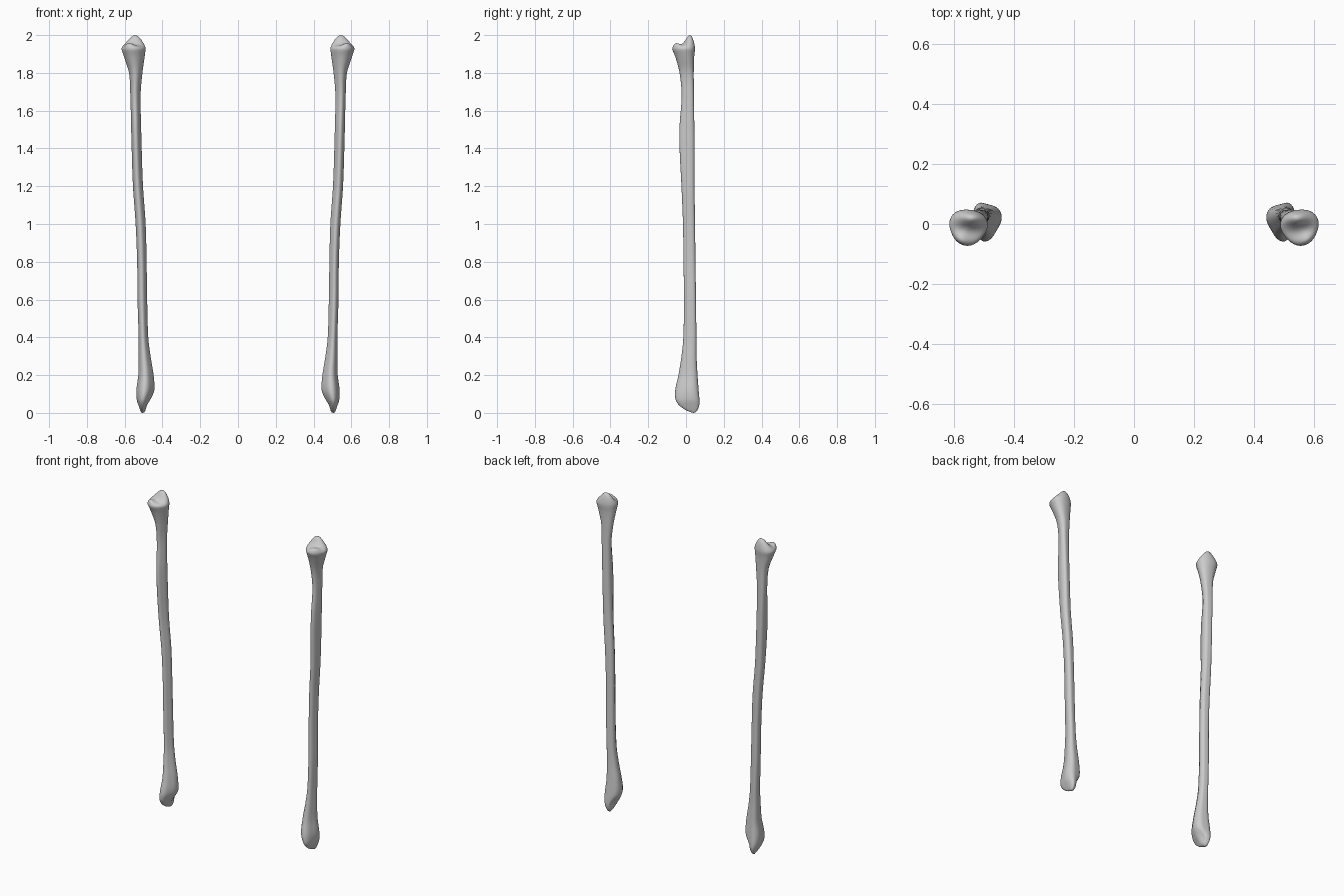
import bpy, bmesh, math

if "Cube" in bpy.data.objects:
    bpy.data.objects.remove(bpy.data.objects["Cube"])

# Cross-section limits of the bone at +x: z, x min, x max, y min, y max
ROWS = [
    (0.002, .497, .512, .030, .050),
    (0.015, .489, .518, -.002, .061),
    (0.04, .479, .527, -.036, .070),
    (0.07, .462, .536, -.055, .071),
    (0.12, .443, .538, -.057, .067),
    (0.2, .447, .528, -.040, .061),
    (0.3, .463, .526, -.024, .056),
    (0.4, .475, .526, -.014, .055),
    (0.6, .481, .532, -.011, .053),
    (0.8, .484, .534, -.013, .050),
    (1.0, .489, .542, -.016, .048),
    (1.2, .503, .556, -.024, .045),
    (1.4, .510, .563, -.034, .045),
    (1.52, .513, .566, -.034, .044),
    (1.68, .516, .570, -.023, .042),
    (1.8, .506, .577, -.034, .041),
    (1.88, .495, .602, -.055, .043),
    (1.925, .489, .617, -.073, .048),
]
SIDES = 36


def slope(i, c):
    a, b = ROWS[max(i - 1, 0)], ROWS[min(i + 1, len(ROWS) - 1)]
    return (b[c] - a[c]) / (b[0] - a[0])


def limits(i, t):
    """Smooth interpolation between rows i and i + 1."""
    a, b = ROWS[i], ROWS[i + 1]
    h = b[0] - a[0]
    out = [a[0] + h * t]
    for c in range(1, 5):
        out.append((2*t**3 - 3*t*t + 1) * a[c] + (t**3 - 2*t*t + t) * h * slope(i, c)
                   + (3*t*t - 2*t**3) * b[c] + (t**3 - t*t) * h * slope(i + 1, c))
    return out


def section(z, x0, x1, y0, y1):
    """Rounded triangle with a ridge at the front, fitted to the limits."""
    k = 0.11 if z < 1.75 else 0.11 - 0.055 * min(1, (z - 1.75) / 0.15)
    phi = math.radians(-82)
    pts = []
    for j in range(SIDES):
        a = 2 * math.pi * j / SIDES
        r = 1 + k * math.cos(3 * (a - phi))
        pts.append((r * math.cos(a), r * math.sin(a)))
    ax, bx = min(p[0] for p in pts), max(p[0] for p in pts)
    ay, by = min(p[1] for p in pts), max(p[1] for p in pts)
    return [(x0 + (x1 - x0) * (p[0] - ax) / (bx - ax),
             y0 + (y1 - y0) * (p[1] - ay) / (by - ay), z) for p in pts]


def bump(x, y, cx, cy, sx, sy):
    return math.exp(-((x - cx) / sx) ** 2 - ((y - cy) / sy) ** 2)


def head_point(p, s):
    """Head top: tall rear apex, low front lobe, saddle between."""
    cx, cy = .553, -.008
    x, y = cx + (p[0] - cx) * s, cy + (p[1] - cy) * s
    top = 1.942 + .059 * bump(x, y, .543, .022, .05, .032) \
        + .022 * bump(x, y, .585, -.06, .035, .03)
    return x, y, 1.925 + (top - 1.925) * math.sqrt(max(0, 1 - s ** 6))


def fossa(p):
    """Shallow hollow on the inner rear of the ankle end."""
    x, y, z = p
    d = .012 * math.exp(-((z - .06) / .03) ** 2 - ((y - .045) / .022) ** 2)
    return (x + d if x < .49 else x, y, z)


def make_fibula(name, side):
    rings = []
    for i in range(len(ROWS) - 1):
        n = 4 if ROWS[i + 1][0] - ROWS[i][0] < .09 else 6
        rings += [section(*limits(i, k / n)) for k in range(n)]
    rim = section(*ROWS[-1])
    rings.append(rim)
    for s in (.99, .96, .91, .84, .75, .64, .5, .35, .18):
        rings.append([head_point(p, s) for p in rim])

    bm = bmesh.new()
    loops = []
    for ring in rings:
        loops.append([bm.verts.new((side * x, y, z)) for x, y, z in map(fossa, ring)])
    for a, b in zip(loops, loops[1:]):
        for j in range(SIDES):
            k = (j + 1) % SIDES
            bm.faces.new((a[j], a[k], b[k], b[j]))
    # Close both ends
    top = head_point(rim[0], 0)
    for loop, tip in ((loops[0], (.505, .04, 0)), (loops[-1], top)):
        v = bm.verts.new((side * tip[0], tip[1], tip[2]))
        for j in range(SIDES):
            bm.faces.new((loop[j], loop[(j + 1) % SIDES], v))
    bmesh.ops.recalc_face_normals(bm, faces=bm.faces)
    for f in bm.faces:
        f.smooth = True
    mesh = bpy.data.meshes.new(name)
    bm.to_mesh(mesh)
    bm.free()
    obj = bpy.data.objects.new(name, mesh)
    bpy.context.collection.objects.link(obj)


# Mirrored pair of slender leg bones
make_fibula("fibula_right_side", 1)
make_fibula("fibula_left_side", -1)
